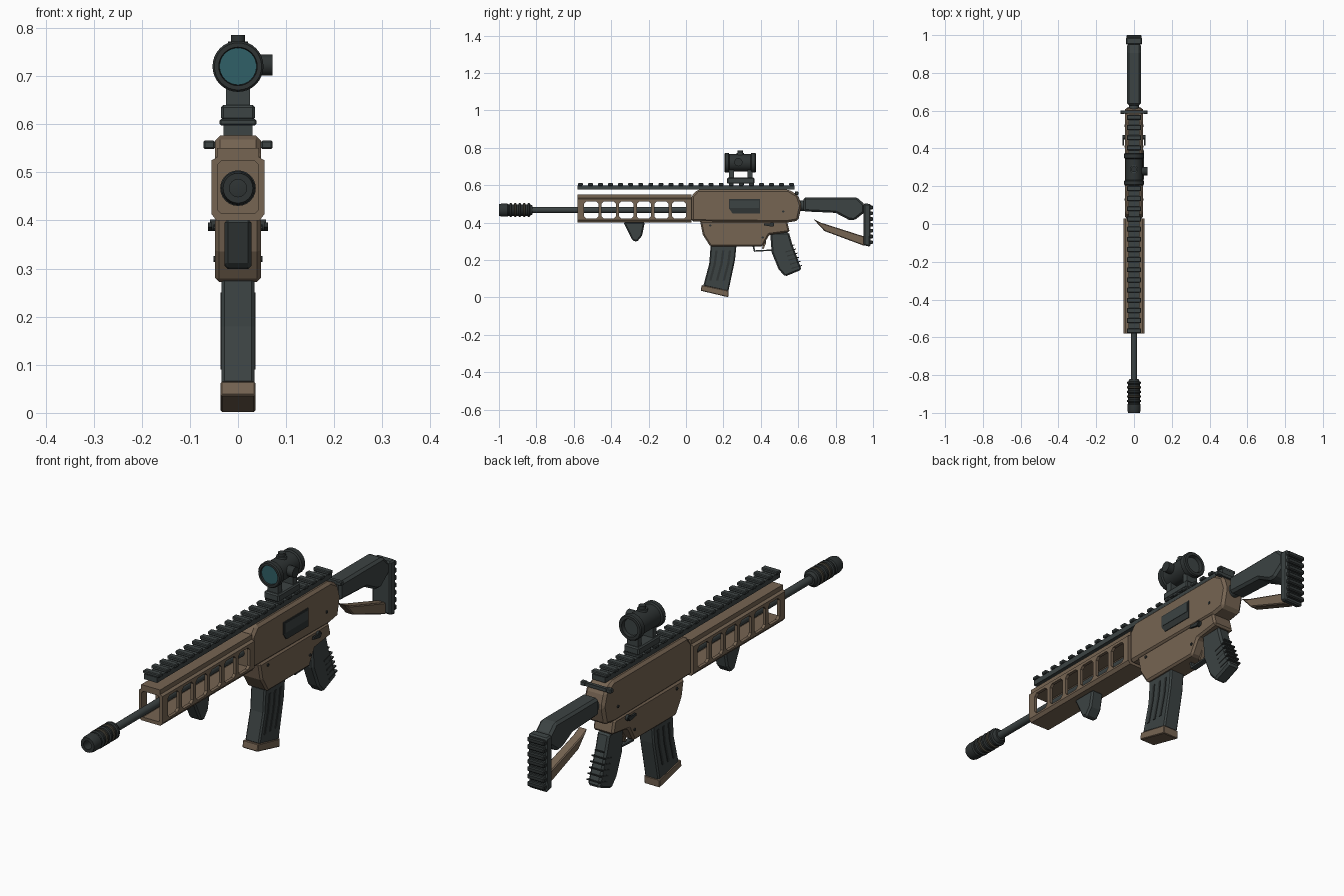
import bpy, bmesh, math
from mathutils import Vector, Matrix

cube = bpy.data.objects.get("Cube")
if cube:
    bpy.data.objects.remove(cube, do_unlink=True)


def material(name, rgb):
    m = bpy.data.materials.new(name)
    m.use_nodes = True
    m.diffuse_color = (*rgb, 1)
    m.node_tree.nodes["Principled BSDF"].inputs["Base Color"].default_value = (*rgb, 1)
    return m


TAN = material("tan", (0.18, 0.128, 0.085))
SLATE = material("slate", (0.045, 0.056, 0.056))
BLACK = material("charcoal", (0.028, 0.034, 0.034))
OLIVE = material("dark olive", (0.045, 0.041, 0.03))
TEAL = material("teal glass", (0.03, 0.115, 0.135))


def finish(name, bm, mat, bevel=0):
    bmesh.ops.recalc_face_normals(bm, faces=bm.faces)
    me = bpy.data.meshes.new(name)
    bm.to_mesh(me)
    bm.free()
    me.materials.append(mat)
    ob = bpy.data.objects.new(name, me)
    bpy.context.collection.objects.link(ob)
    if bevel:
        b = ob.modifiers.new("Chamfer", "BEVEL")
        b.width, b.segments, b.limit_method = bevel, 1, "ANGLE"
    return ob


def side(name, pts, half, mat, bevel=0, x=0):
    """Side outline of (y, z) points extruded across x."""
    bm = bmesh.new()
    f = bm.faces.new([bm.verts.new((x - half, y, z)) for y, z in pts])
    new = bmesh.ops.extrude_face_region(bm, geom=[f])["geom"]
    bmesh.ops.translate(bm, vec=(2 * half, 0, 0),
                        verts=[v for v in new if isinstance(v, bmesh.types.BMVert)])
    return finish(name, bm, mat, bevel)


def box(name, y0, y1, z0, z1, half, mat, bevel=0, x=0):
    return side(name, [(y0, z0), (y1, z0), (y1, z1), (y0, z1)], half, mat, bevel, x)


def section(name, half_pts, y0, y1, mat):
    """Symmetric cross-section of (x, z) points extruded along y."""
    pts = half_pts + [(-x, z) for x, z in reversed(half_pts)]
    bm = bmesh.new()
    f = bm.faces.new([bm.verts.new((x, y0, z)) for x, z in pts])
    new = bmesh.ops.extrude_face_region(bm, geom=[f])["geom"]
    bmesh.ops.translate(bm, vec=(0, y1 - y0, 0),
                        verts=[v for v in new if isinstance(v, bmesh.types.BMVert)])
    return finish(name, bm, mat)


def lathe(name, pts, z, mat, n=24):
    """(y, radius) outline spun about an axis along y at height z."""
    bm = bmesh.new()
    rings = []
    for y, r in pts:
        rings.append([bm.verts.new((r * math.cos(a), y, z + r * math.sin(a)))
                      for a in (i * math.tau / n for i in range(n))])
    for a, b in zip(rings, rings[1:]):
        for i in range(n):
            bm.faces.new((a[i], a[i - 1], b[i - 1], b[i]))
    bm.faces.new(rings[0])
    bm.faces.new(rings[-1])
    return smooth(finish(name, bm, mat))


def rod(name, a, b, r, mat, n=16):
    a, b = Vector(a), Vector(b)
    rot = (b - a).to_track_quat("Z", "Y").to_matrix().to_4x4()
    bm = bmesh.new()
    bmesh.ops.create_cone(bm, cap_ends=True, segments=n, radius1=r, radius2=r,
                          depth=(b - a).length, matrix=Matrix.Translation((a + b) / 2) @ rot)
    return smooth(finish(name, bm, mat))


def smooth(ob):
    bpy.ops.object.select_all(action="DESELECT")
    ob.select_set(True)
    bpy.context.view_layer.objects.active = ob
    bpy.ops.object.shade_smooth_by_angle(angle=math.radians(35))
    return ob


def cut(ob, cutters):
    for c in cutters:
        m = ob.modifiers.new("Cut", "BOOLEAN")
        m.operation, m.solver, m.object = "DIFFERENCE", "EXACT", c
    dg = bpy.context.evaluated_depsgraph_get()
    me = bpy.data.meshes.new_from_object(ob.evaluated_get(dg))
    ob.modifiers.clear()
    ob.data = me
    for c in cutters:
        bpy.data.objects.remove(c, do_unlink=True)


# Barrel and muzzle device
AXIS = 0.467
rod("barrel", (0, -0.84, AXIS), (0, 0.05, AXIS), 0.016, SLATE)
lathe("muzzle_body", [(-0.93, 0.018), (-1, 0.018), (-1, 0.031), (-0.985, 0.035), (-0.955, 0.035),
                      (-0.95, 0.031), (-0.835, 0.031), (-0.82, 0.024)], AXIS, BLACK)
for i in range(5):
    y = -0.945 + i * 0.024
    lathe("muzzle_ring", [(y, 0.03), (y + 0.004, 0.037), (y + 0.012, 0.037), (y + 0.016, 0.03)],
          AXIS, OLIVE if i % 2 else BLACK)

# Hollow handguard with a row of through slots
guard = section("handguard", [(0.045, 0.4), (0.055, 0.413), (0.055, 0.525), (0.044, 0.531), (0.044, 0.55)],
                -0.58, 0.03, TAN)
cutters = [section("bore_cutter", [(0.036, 0.415), (0.042, 0.422), (0.042, 0.516), (0.034, 0.524)],
                   -0.7, 0.02, TAN)]
for i in range(6):
    c, w, h, k = -0.507 + i * 0.094, 0.038, 0.046, 0.012
    cutters.append(side("slot_cutter", [
        (c - w, AXIS + h - k), (c - w + k, AXIS + h), (c + w - k, AXIS + h), (c + w, AXIS + h - k),
        (c + w, AXIS - h + k), (c + w - k, AXIS - h), (c - w + k, AXIS - h), (c - w, AXIS - h + k)],
        0.1, TAN))
cut(guard, cutters)
side("hand_stop", [(-0.335, 0.402), (-0.22, 0.402), (-0.235, 0.33), (-0.262, 0.297), (-0.287, 0.305)],
     0.028, SLATE, 0.007)

# Receiver
side("receiver_upper", [(0.028, 0.405), (0.028, 0.54), (0.06, 0.576), (0.55, 0.576), (0.6, 0.546),
                        (0.618, 0.49), (0.6, 0.41), (0.54, 0.4)], 0.048, TAN, 0.011)
side("receiver_lower", [(0.075, 0.408), (0.09, 0.335), (0.13, 0.272), (0.41, 0.272), (0.445, 0.335),
                        (0.555, 0.35), (0.54, 0.408)], 0.0475, TAN, 0.008)
side("ejection_port", [(0.23, 0.525), (0.395, 0.525), (0.395, 0.448), (0.25, 0.448), (0.23, 0.475)],
     0.004, BLACK, 0, 0.047)
box("bolt_cover", 0.236, 0.389, 0.478, 0.519, 0.004, SLATE, 0, 0.0485)
for s in (1, -1):
    for y, z in ((0.13, 0.385), (0.52, 0.46), (0.41, 0.32)):
        rod("receiver_pin", (s * 0.046, y, z), (s * 0.051, y, z), 0.006, BLACK, 10)
    rod("selector_pivot", (s * 0.045, 0.46, 0.39), (s * 0.058, 0.46, 0.39), 0.012, BLACK, 12)
    side("selector_lever", [(0.415, 0.386), (0.46, 0.378), (0.47, 0.395), (0.418, 0.396)],
         0.004, BLACK, 0, s * 0.058)
    box("charging_tab", 0.582, 0.602, 0.548, 0.566, 0.012, SLATE, 0.003, s * 0.06)
box("charging_bar", 0.586, 0.6, 0.55, 0.564, 0.055, SLATE)

# Top rail
box("rail_base", -0.58, 0.58, 0.576, 0.598, 0.03, SLATE)
for i in range(22):
    y = -0.565 + i * 0.0538
    box("rail_tooth", y - 0.013, y + 0.013, 0.597, 0.611, 0.038, SLATE, 0.003)

# Optic
box("sight_clamp", 0.22, 0.365, 0.608, 0.64, 0.035, SLATE, 0.005)
for y in (0.23, 0.33):
    box("sight_post", y, y + 0.026, 0.635, 0.69, 0.025, SLATE)
SIGHT = 0.72
lathe("sight_tube", [(0.225, 0.038), (0.205, 0.04), (0.205, 0.049), (0.21, 0.053), (0.228, 0.053),
                     (0.232, 0.046), (0.345, 0.046), (0.349, 0.053), (0.37, 0.053), (0.375, 0.049),
                     (0.375, 0.037), (0.355, 0.034)], SIGHT, BLACK, 32)
rod("front_lens", (0, 0.212, SIGHT), (0, 0.226, SIGHT), 0.0385, TEAL, 32)
rod("rear_lens", (0, 0.353, SIGHT), (0, 0.36, SIGHT), 0.0345, SLATE, 32)
rod("side_knob", (0.03, 0.28, SIGHT + 0.003), (0.072, 0.28, SIGHT + 0.003), 0.022, BLACK)
rod("top_knob_base", (0, 0.29, 0.75), (0, 0.29, 0.772), 0.021, SLATE)
rod("top_knob", (0, 0.29, 0.77), (0, 0.29, 0.785), 0.015, BLACK)

# Magazine
side("magazine", [(0.132, 0.28), (0.27, 0.28), (0.262, 0.2), (0.226, 0.03), (0.092, 0.06), (0.124, 0.18)],
     0.034, SLATE, 0.006)
side("magazine_base", [(0.084, 0.066), (0.228, 0.036), (0.226, 0.001), (0.078, 0.036)], 0.036, TAN, 0.003)
for d in (0, 0.036, 0.072):
    path = [(0.157 + d, 0.25), (0.148 + d, 0.18), (0.124 + d, 0.09)]
    side("magazine_rib", path + [(y + 0.012, z) for y, z in reversed(path)], 0.0365, BLACK)

# Grip, trigger and guard
side("grip", [(0.45, 0.345), (0.55, 0.348), (0.568, 0.285), (0.618, 0.148), (0.53, 0.112), (0.495, 0.15),
              (0.458, 0.24)], 0.028, SLATE, 0.008)
for i in range(6):
    y, z = 0.574 + i * 0.008, 0.278 - i * 0.022
    side("grip_fin", [(y - 0.05, z - 0.016), (y + 0.005, z), (y + 0.005, z + 0.005), (y - 0.05, z - 0.01)],
         0.0295 if i else 0.02, BLACK)
side("trigger_guard", [(0.355, 0.276), (0.363, 0.244), (0.475, 0.25), (0.475, 0.257), (0.37, 0.252),
                       (0.364, 0.276)], 0.012, SLATE)
side("trigger", [(0.408, 0.33), (0.43, 0.33), (0.428, 0.29), (0.414, 0.258), (0.406, 0.262), (0.416, 0.29)],
     0.008, TAN)

# Stock
rod("stock_tube", (0, 0.58, 0.49), (0, 0.66, 0.49), 0.027, SLATE)
side("stock_body", [(0.628, 0.535), (0.915, 0.535), (0.955, 0.497), (0.955, 0.455), (0.9, 0.412),
                    (0.87, 0.415), (0.8, 0.452), (0.628, 0.46)], 0.037, SLATE, 0.01)
side("stock_strut", [(0.68, 0.42), (0.72, 0.4), (0.955, 0.325), (0.955, 0.275), (0.74, 0.355)],
     0.02, TAN, 0.004)
side("butt_plate", [(0.95, 0.28), (0.985, 0.27), (0.988, 0.5), (0.95, 0.502)], 0.043, SLATE, 0.006)
for i in range(7):
    z = 0.285 + i * 0.031
    box("butt_ridge", 0.98, 1.0, z, z + 0.02, 0.04, BLACK, 0.004)
